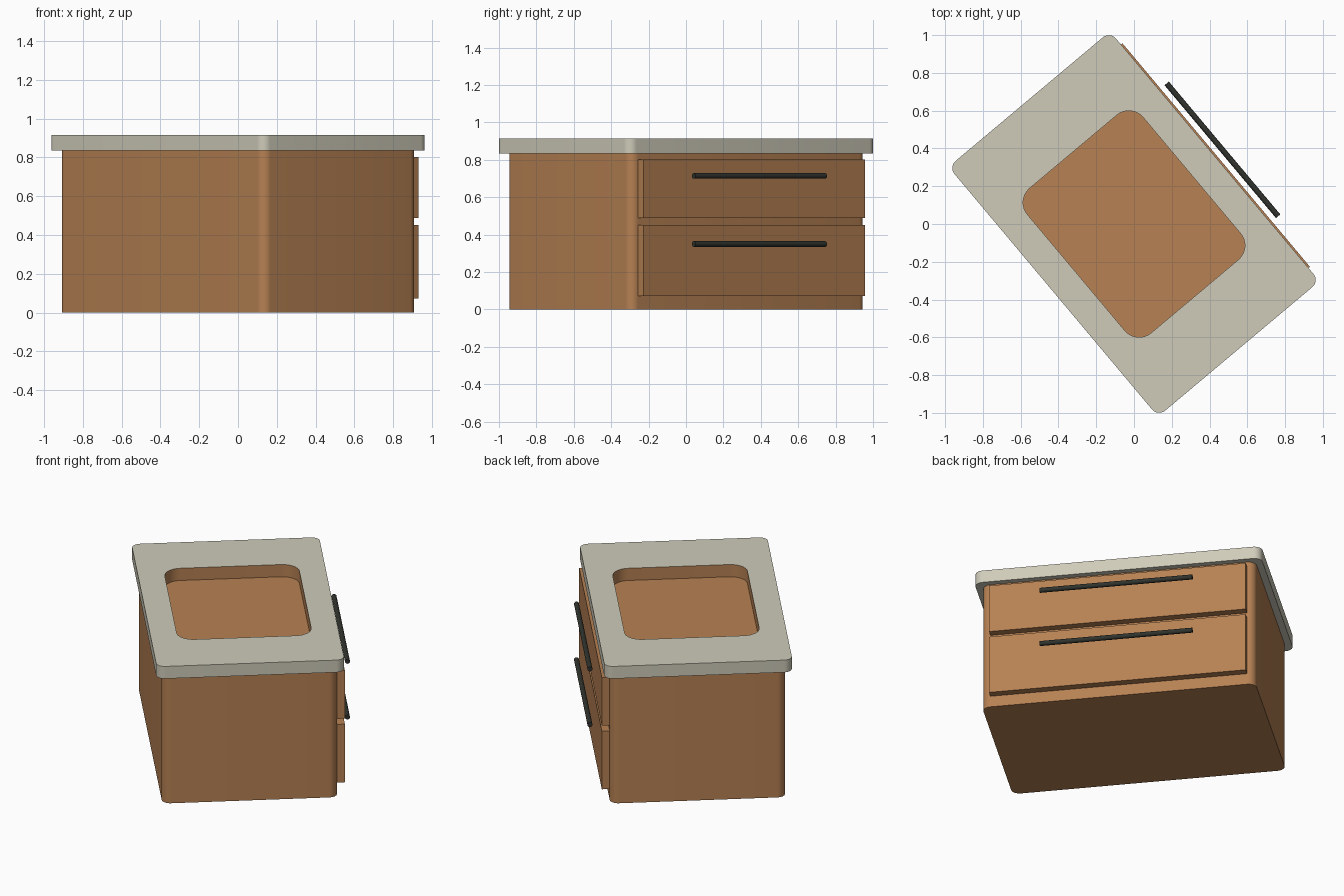
import bpy, bmesh
from math import radians, sin, cos, pi

cube = bpy.data.objects.get("Cube")
if cube:
    bpy.data.objects.remove(cube, do_unlink=True)

TURN = radians(-50)  # the whole unit stands turned about z


def material(name, rgb):
    m = bpy.data.materials.new(name)
    m.use_nodes = True
    m.diffuse_color = (*rgb, 1)
    m.node_tree.nodes["Principled BSDF"].inputs["Base Color"].default_value = (*rgb, 1)
    return m


wood = material("warm wood", (0.47, 0.22, 0.087))
stone = material("pale stone", (0.62, 0.6, 0.49))
metal = material("dark metal", (0.03, 0.033, 0.027))


def finish(bm, name, *mats):
    bmesh.ops.recalc_face_normals(bm, faces=bm.faces)
    mesh = bpy.data.meshes.new(name)
    bm.to_mesh(mesh)
    bm.free()
    for mat in mats:
        mesh.materials.append(mat)
    ob = bpy.data.objects.new(name, mesh)
    ob.rotation_euler.z = TURN
    bpy.context.collection.objects.link(ob)
    bpy.ops.object.select_all(action='DESELECT')
    ob.select_set(True)
    bpy.context.view_layer.objects.active = ob
    bpy.ops.object.shade_smooth_by_angle(angle=radians(35))


def rounded_ring(bm, a, b, r, z, steps=8):
    """Loop of vertices: a rectangle of half sizes a, b with rounded corners."""
    ring = []
    for i, (sx, sy) in enumerate([(1, 1), (-1, 1), (-1, -1), (1, -1)]):
        for k in range(steps + 1):
            t = (i + k / steps) * pi / 2
            ring.append(bm.verts.new((sx * (a - r) + r * cos(t),
                                      sy * (b - r) + r * sin(t), z)))
    return ring


def bridge(bm, one, two, index=0):
    for i in range(len(one)):
        f = bm.faces.new((one[i - 1], one[i], two[i], two[i - 1]))
        f.material_index = index


def box(name, mat, lo, hi):
    bm = bmesh.new()
    bmesh.ops.create_cube(bm, size=1)
    for v in bm.verts:
        v.co = [l + (c + 0.5) * (h - l) for c, l, h in zip(v.co, lo, hi)]
    finish(bm, name, mat)


def bar(name, mat, half, r, y, z):
    """Round bar lying along the drawer front."""
    bm = bmesh.new()
    bmesh.ops.create_cone(bm, cap_ends=True, segments=16, radius1=r, radius2=r,
                          depth=2 * half)
    for v in bm.verts:
        v.co = (v.co.z, v.co.x + y, v.co.y + z)
    finish(bm, name, mat)


BODY_TOP, TOP = 0.835, 0.915

# Cabinet: its top is the floor of the basin
bm = bmesh.new()
low, high = [rounded_ring(bm, 0.822, 0.521, 0.05, z) for z in (0, BODY_TOP)]
bridge(bm, low, high)
bm.faces.new(low)
bm.faces.new(high)
finish(bm, "cabinet_body", wood)

# Countertop frame with a wood-lined basin opening
bm = bmesh.new()
outer = [rounded_ring(bm, 0.863, 0.558, 0.05, z) for z in (BODY_TOP, TOP)]
inner = [rounded_ring(bm, 0.5, 0.4, 0.1, z) for z in (BODY_TOP, TOP)]
bridge(bm, *outer)
bridge(bm, *inner, index=1)
for edge, hole in zip(outer, inner):
    bridge(bm, edge, hole)
finish(bm, "countertop", stone, wood)

# Drawer fronts with their pulls
for label, z0, z1, grip in [("upper", 0.488, 0.802, 0.714),
                            ("lower", 0.072, 0.452, 0.35)]:
    box(label + "_drawer_front", wood, (-0.772, 0.51, z0), (0.772, 0.568, z1))
    bar(label + "_drawer_handle", metal, 0.459, 0.015, 0.611, grip)
